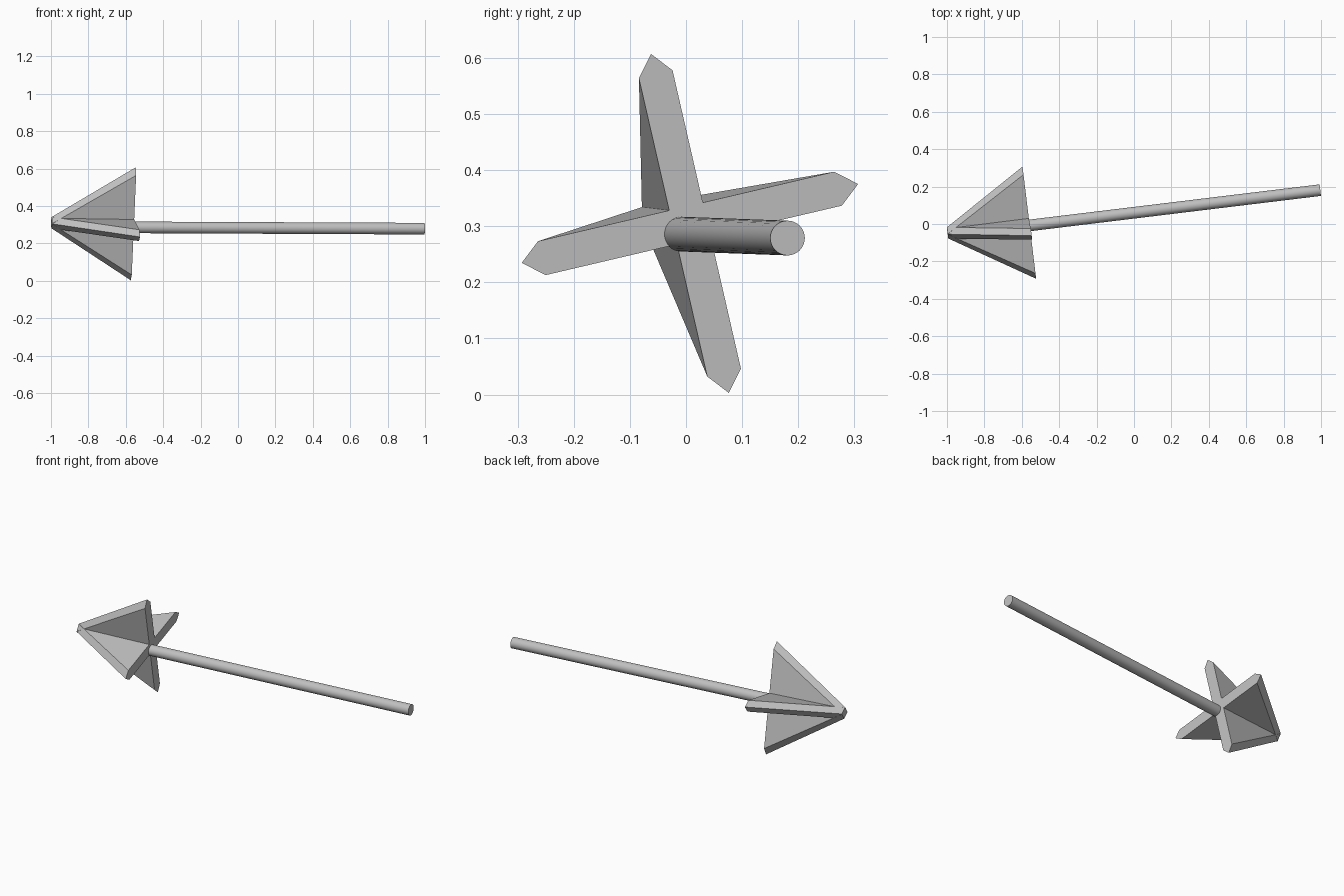
import bpy, bmesh, math
from mathutils import Vector, Matrix

cube = bpy.data.objects.get("Cube")
if cube:
    bpy.data.objects.remove(cube, do_unlink=True)

grey = bpy.data.materials.new("plain grey")
grey.use_nodes = True
colour = (0.52, 0.52, 0.52, 1)
grey.diffuse_color = colour
grey.node_tree.nodes["Principled BSDF"].inputs["Base Color"].default_value = colour

# Local frame of the head: forward axis and the two fin directions
forward = Vector((-0.992, -0.124, 0.015)).normalized()
upright = Vector((0.03, -0.138, 0.604))
upright = (upright - forward * upright.dot(forward)).normalized()
sideways = upright.cross(forward).normalized()
centre = Vector((-0.56, 0.007, 0.305))
HALF = 0.031
LENGTH = 0.44


def add_object(name, bm):
    bmesh.ops.recalc_face_normals(bm, faces=bm.faces)
    mesh = bpy.data.meshes.new(name)
    bm.to_mesh(mesh)
    bm.free()
    obj = bpy.data.objects.new(name, mesh)
    obj.data.materials.append(grey)
    bpy.context.collection.objects.link(obj)
    return obj


def fin_pair(name, span, across):
    """Plate with bevelled edges, tapering from a wide base to the tip."""
    bm = bmesh.new()
    rings = []
    for along, shoulder, ridge in ((0, 0.273, 0.31), (LENGTH, 0.002, HALF)):
        outline = [(HALF, -shoulder), (HALF, shoulder), (0, ridge),
                   (-HALF, shoulder), (-HALF, -shoulder), (0, -ridge)]
        rings.append([bm.verts.new(centre + forward * along + across * a + span * s)
                      for a, s in outline])
    base, tip = rings
    bm.faces.new(base)
    bm.faces.new(tip)
    for i in range(6):
        j = (i + 1) % 6
        bm.faces.new((base[i], base[j], tip[j], tip[i]))
    return add_object(name, bm)


# Arrow head: two crossed plates
fin_pair("upright_fins", upright, sideways)
fin_pair("sideways_fins", sideways, upright)

# Shaft: round rod, slightly off the head's centre
start = Vector((-0.57, -0.009, 0.286))
end = Vector((0.996, 0.181, 0.279))
rod = end - start
turn = rod.to_track_quat('Z', 'Y').to_matrix().to_4x4()
bm = bmesh.new()
bmesh.ops.create_cone(bm, cap_ends=True, segments=32, radius1=0.031, radius2=0.031,
                      depth=rod.length,
                      matrix=Matrix.Translation((start + end) / 2) @ turn)
shaft = add_object("shaft", bm)
bpy.context.view_layer.objects.active = shaft
shaft.select_set(True)
bpy.ops.object.shade_smooth_by_angle(angle=math.radians(35))
